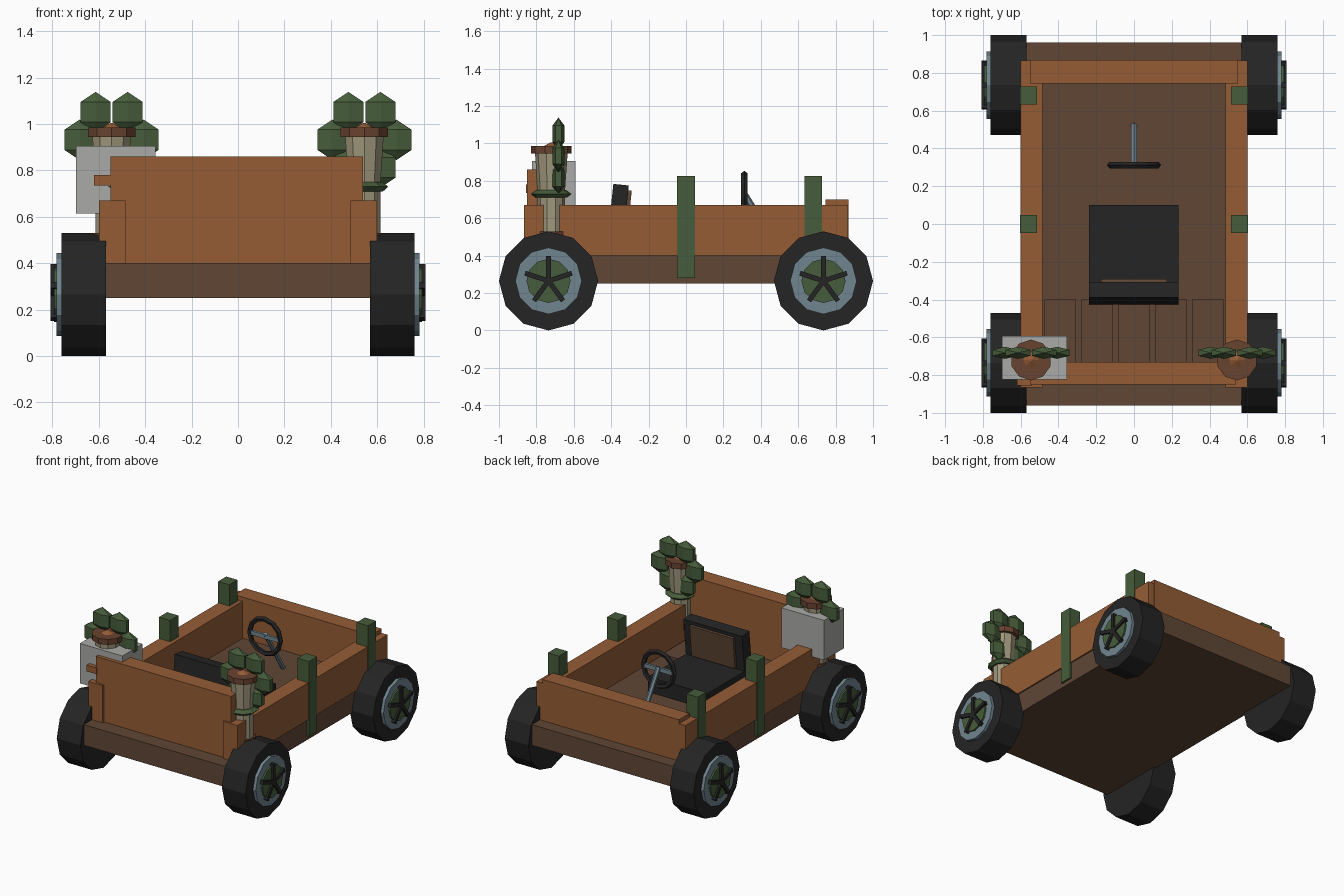
import bpy, bmesh, math
from mathutils import Matrix, Vector

if "Cube" in bpy.data.objects:
    bpy.data.objects.remove(bpy.data.objects["Cube"])


def material(name, r, g, b):
    m = bpy.data.materials.new(name)
    m.diffuse_color = (r, g, b, 1)
    m.use_nodes = True
    m.node_tree.nodes["Principled BSDF"].inputs["Base Color"].default_value = m.diffuse_color
    return m


WOOD = material("orange wood", 0.30, 0.108, 0.036)
DARK = material("dark wood", 0.117, 0.062, 0.036)
BLACK = material("black rubber", 0.018, 0.018, 0.018)
STEEL = material("blue grey metal", 0.165, 0.235, 0.275)
GREEN = material("leaf green", 0.062, 0.108, 0.043)
GREY = material("light grey", 0.40, 0.41, 0.385)
BEIGE = material("beige stem", 0.35, 0.31, 0.20)
CAP = material("red brown", 0.14, 0.056, 0.029)


def finish(name, bm, mat):
    bmesh.ops.recalc_face_normals(bm, faces=bm.faces)
    me = bpy.data.meshes.new(name)
    bm.to_mesh(me)
    bm.free()
    me.materials.append(mat)
    ob = bpy.data.objects.new(name, me)
    bpy.context.collection.objects.link(ob)
    return ob


def box(name, x, y, z, mat, turn=None):
    """Box from (min, max) ranges, optionally turned about its centre."""
    bm = bmesh.new()
    c = Vector([(a + b) / 2 for a, b in (x, y, z)])
    s = [b - a for a, b in (x, y, z)]
    m = Matrix.Translation(c) @ (turn or Matrix()) @ Matrix.Diagonal((*s, 1))
    bmesh.ops.create_cube(bm, size=1, matrix=m)
    return finish(name, bm, mat)


def rod(name, a, b, r1, mat, sides=12, r2=None, spin=0):
    """Cylinder or cone from point a to point b."""
    a, b = Vector(a), Vector(b)
    d = b - a
    m = (Matrix.Translation((a + b) / 2) @ d.to_track_quat('Z', 'Y').to_matrix().to_4x4()
         @ Matrix.Rotation(spin, 4, 'Z'))
    bm = bmesh.new()
    bmesh.ops.create_cone(bm, cap_ends=True, segments=sides, radius1=r1,
                          radius2=r1 if r2 is None else r2, depth=d.length, matrix=m)
    return finish(name, bm, mat)


# chassis and tub walls
box("chassis", (-.59, .59), (-.96, .96), (.25, .40), DARK)
for s, side in ((-1, "left"), (1, "right")):
    box(side + "_wall", sorted((s * .485, s * .60)), (-.865, .865), (.40, .67), WOOD)
    for i, y in enumerate((0, .68)):
        box(f"{side}_stake_{i}", sorted((s * .513, s * .604)), (y - .047, y + .047),
            (.28, .825), GREEN)
box("front_panel", (-.55, .54), (-.85, -.73), (.40, .86), WOOD)
box("broken_plank", (-.62, -.54), (-.855, -.79), (.735, .78), WOOD)
box("back_wall", (-.55, .55), (.745, .868), (.40, .70), WOOD)

# floor planks
for i in range(5):
    x = (i - 2) * .195
    box(f"floor_plank_{i}", (x - .083, x + .083), (-.73, -.40), (.39, .42), DARK)

# seat, with the backrest tipped forward
lean = Matrix.Rotation(math.radians(-6), 4, 'X')
box("seat_cushion", (-.238, .235), (-.36, .10), (.40, .51), BLACK)
box("backrest", (-.238, .235), (-.408, -.325), (.41, .78), BLACK, lean)
box("backrest_pad", (-.175, .175), (-.335, -.302), (.52, .75), DARK, lean)

# steering wheel
bpy.ops.mesh.primitive_torus_add(major_segments=12, minor_segments=5, major_radius=.125,
                                 minor_radius=.018, location=(0, .312, .71),
                                 rotation=(math.pi / 2, 0, 0))
ring = bpy.context.object
ring.name = "steering_wheel"
ring.data.materials.append(BLACK)
box("steering_bar", (-.12, .12), (.304, .322), (.695, .725), STEEL)
rod("steering_column", (0, .315, .725), (0, .52, .40), .017, STEEL, 6)

# wheels
for s in (-1, 1):
    for y, end in ((-.735, "front"), (.735, "back")):
        n = ("left_" if s < 0 else "right_") + end
        z = .265
        rod(n + "_tyre", (s * .57, y, z), (s * .76, y, z), .265, BLACK)
        rod(n + "_rim", (s * .74, y, z), (s * .782, y, z), .178, STEEL)
        rod(n + "_hub", (s * .76, y, z), (s * .794, y, z), .118, GREEN)
        for k in range(5):
            a = math.tau * k / 5
            d = Matrix.Rotation(a, 4, 'X')
            off = d @ Vector((0, 0, .065))
            xs = sorted((s * .775, s * .808))
            box(f"{n}_spoke_{k}", xs, (y + off.y - .013, y + off.y + .013),
                (z + off.z - .067, z + off.z + .067), BLACK, d)

# plant stems with caps and leaf clusters
for s, side in ((-1, "left"), (1, "right")):
    x, y = s * .545, -.72
    rod(side + "_stem_base", (x, y, .49), (x, y, .53), .085, CAP, 10)
    rod(side + "_lower_stem", (x, y, .42), (x, y, .73), .073, BEIGE, 10)
    rod(side + "_upper_stem", (x, y, .73), (x, y, .96), .072, BEIGE, 10, .088)
    rod(side + "_collar_low", (x, y, .71), (x, y, .73), .085, GREEN, 10, .108)
    rod(side + "_collar_top", (x, y, .73), (x, y, .75), .108, GREEN, 10, .08)
    rod(side + "_cap", (x, y, .945), (x, y, .985), .108, CAP, 10)
    rod(side + "_bud", (x, y, .98), (x, y, 1.005), .05, WOOD, 8, .005)
    for k in range(6):
        a = math.tau * k / 6
        bm = bmesh.new()
        p = Vector((x + .138 * math.cos(a), -.682, .932 + .138 * math.sin(a)))
        bmesh.ops.create_uvsphere(bm, u_segments=6, v_segments=3, radius=1,
                                  matrix=Matrix.Translation(p)
                                  @ Matrix.Diagonal((.087, .037, .087, 1)))
        finish(f"{side}_leaf_{k}", bm, GREEN)

# grey box around the left stem
box("grey_box", (-.698, -.355), (-.823, -.592), (.615, .905), GREY)
